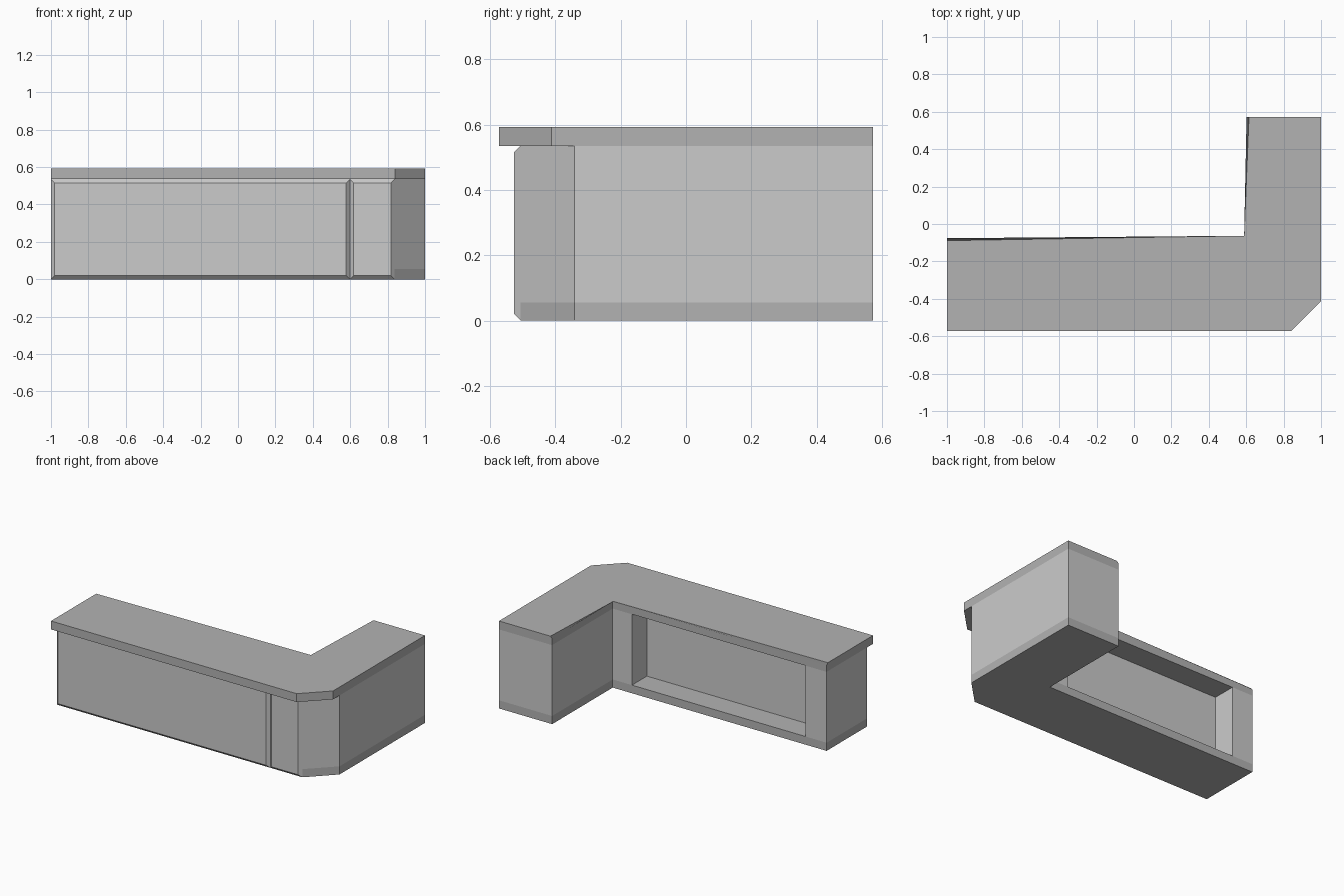
import bpy, bmesh

if "Cube" in bpy.data.objects:
    bpy.data.objects.remove(bpy.data.objects["Cube"])


def material(name, v):
    m = bpy.data.materials.new(name)
    m.diffuse_color = (v, v, v, 1)
    m.use_nodes = True
    m.node_tree.nodes["Principled BSDF"].inputs["Base Color"].default_value = m.diffuse_color
    return m


dark = material("dark_grey", 0.45)


def finish(name, bm, mat=None):
    bmesh.ops.recalc_face_normals(bm, faces=bm.faces)
    me = bpy.data.meshes.new(name)
    bm.to_mesh(me)
    bm.free()
    ob = bpy.data.objects.new(name, me)
    bpy.context.collection.objects.link(ob)
    if mat:
        me.materials.append(mat)
    return ob


def prism(pts, z0, z1, caps=True):
    """Extrude a plan outline between two heights."""
    bm = bmesh.new()
    lo = [bm.verts.new((x, y, z0)) for x, y in pts]
    hi = [bm.verts.new((x, y, z1)) for x, y in pts]
    n = len(pts)
    for i in range(n):
        j = (i + 1) % n
        bm.faces.new((lo[i], lo[j], hi[j], hi[i]))
    if caps:
        bm.faces.new(lo[::-1])
        bm.faces.new(hi)
    return bm


KICK, UNDER, TOP = 0.055, 0.535, 0.592
BACK = -0.076     # rear plane of the long wing
FRONT = -0.506    # front plane of the cabinet

wing = [(1, 0.572), (0.602, 0.572), (0.602, BACK)]
front = [(-1, FRONT), (0.837, FRONT), (1, -0.342)]
recess = [(0.458, BACK), (0.458, BACK - 0.16),
          (-0.843, BACK - 0.16), (-0.843, BACK)]
end = [(-1, BACK)]

# Kick base
finish("kick_base", prism(front + wing + end, 0, KICK), dark)

# Cabinet with open shelf recess at the back (caps hidden by base and top)
finish("cabinet", prism(front + wing + recess + end, KICK, UNDER, caps=False))

# Countertop with its inner top edges chamfered
bm = prism([(-1, -0.572), (0.84, -0.572), (1, -0.412)] + wing + end, UNDER, TOP)
inner = {wing[1], wing[2], end[0]}


def is_inner(v):
    return v.co.z > TOP - 1e-4 and any(
        abs(v.co.x - x) + abs(v.co.y - y) < 1e-4 for x, y in inner)


edges = [e for e in bm.edges if all(is_inner(v) for v in e.verts)]
bmesh.ops.bevel(bm, geom=edges, offset=0.013, segments=1, affect='EDGES')
finish("countertop", bm, dark)


# Front panels with bevelled borders
def panel(name, x0, x1, d=0.02):
    bm = bmesh.new()
    rings = []
    for y, i in ((FRONT, 0), (FRONT - d, d)):
        rings.append([bm.verts.new((x, y, z)) for x, z in (
            (x0 + i, i), (x1 - i, i), (x1 - i, UNDER - i), (x0 + i, UNDER - i))])
    a, b = rings
    for i in range(4):
        j = (i + 1) % 4
        bm.faces.new((a[i], a[j], b[j], b[i]))
    bm.faces.new(b)
    bm.faces.new(a[::-1])
    finish(name, bm)


panel("long_front_panel", -1, 0.598)
panel("short_front_panel", 0.598, 0.837)
